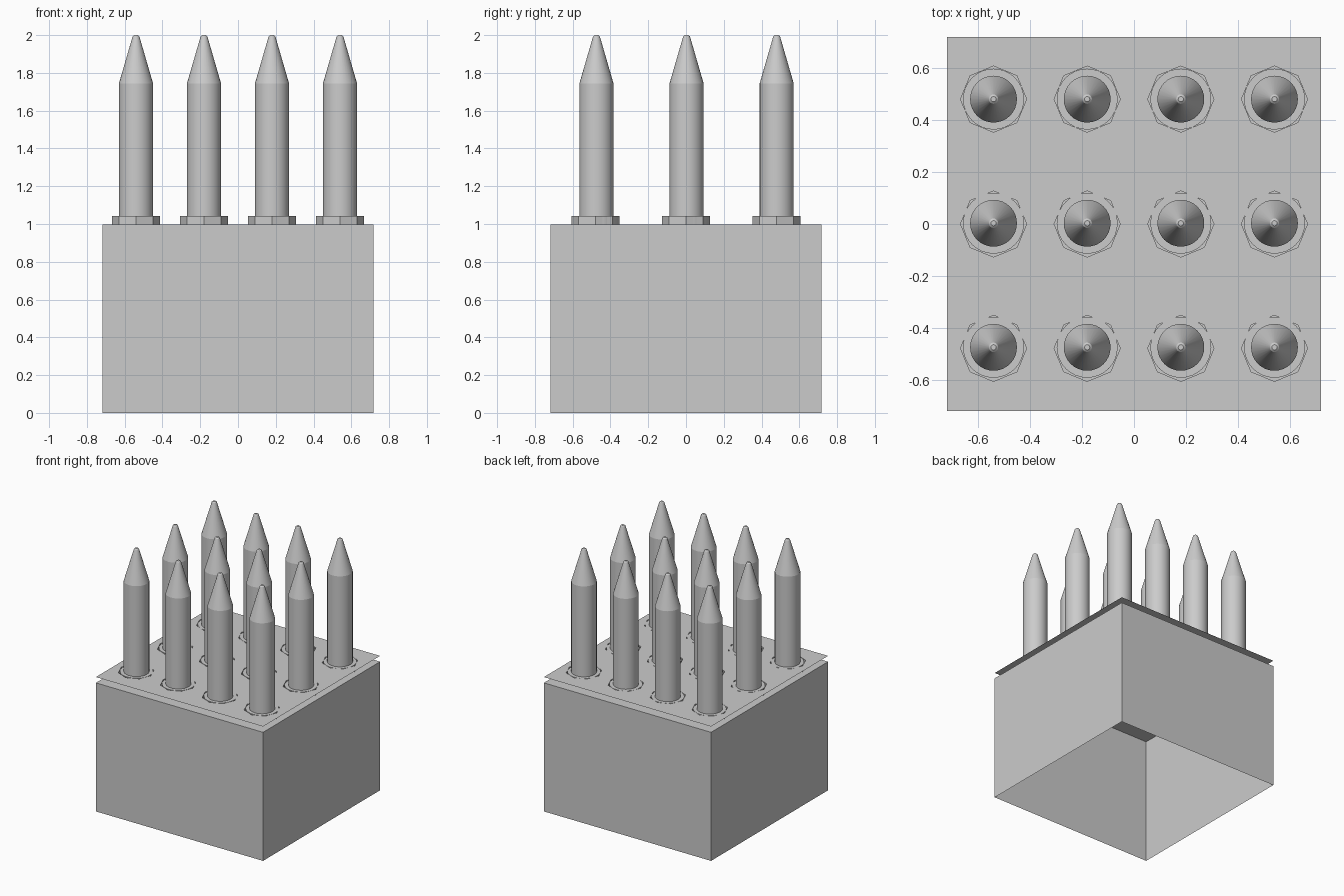
import bpy, bmesh
from math import cos, sin, pi

if "Cube" in bpy.data.objects:
    bpy.data.objects.remove(bpy.data.objects["Cube"])

HALF = 0.718
PLATE_Z, LID_Z = 0.998, 1.043
XS = [-0.54, -0.18, 0.18, 0.54]
YS = [-0.478, 0.0, 0.48]


def finish(name, bm):
    mesh = bpy.data.meshes.new(name)
    bm.to_mesh(mesh)
    bm.free()
    ob = bpy.data.objects.new(name, mesh)
    bpy.context.collection.objects.link(ob)
    return ob


def ring(bm, x, y, z, r, n):
    return [bm.verts.new((x + r * cos(2 * pi * i / n), y + r * sin(2 * pi * i / n), z))
            for i in range(n)]


def bridge(bm, a, b):
    n = len(a)
    for i in range(n):
        bm.faces.new((a[i], a[(i + 1) % n], b[(i + 1) % n], b[i]))


def square(bm, z):
    return [bm.verts.new((sx * HALF, sy * HALF, z))
            for sx, sy in ((-1, -1), (1, -1), (1, 1), (-1, 1))]


# open-bottomed box: thin walls and a flat deck
bm = bmesh.new()
low, high = square(bm, 0), square(bm, PLATE_Z)
bridge(bm, low, high)
bm.faces.new(high)
finish("box", bm)

# thin lid sheet with octagonal holes, floating just above the deck
bm = bmesh.new()
loops = [square(bm, LID_Z)]
loops += [ring(bm, x, y, LID_Z, 0.127, 8) for x in XS for y in YS]
edges = [bm.edges.new((l[i], l[(i + 1) % len(l)])) for l in loops for i in range(len(l))]
bmesh.ops.triangle_fill(bm, use_beauty=True, use_dissolve=False, edges=edges, normal=(0, 0, 1))
# socket walls from each hole down to the deck
for l in loops[1:]:
    bottom = [bm.verts.new((v.co.x, v.co.y, PLATE_Z)) for v in l]
    bridge(bm, l, bottom)
finish("lid_with_sockets", bm)


# pointed rods, each with a round base flange filling its socket
def pointed_rod(name, x, y):
    bm = bmesh.new()
    profile = [(0.117, PLATE_Z), (0.117, LID_Z), (0.09, LID_Z),
               (0.09, 1.745), (0.018, 1.993), (0.010, 2.0)]
    rings = [ring(bm, x, y, z, r, 32) for r, z in profile]
    for a, b in zip(rings, rings[1:]):
        bridge(bm, a, b)
    bm.faces.new(rings[-1])
    ob = finish(name, bm)
    bpy.ops.object.select_all(action='DESELECT')
    ob.select_set(True)
    bpy.context.view_layer.objects.active = ob
    bpy.ops.object.shade_smooth_by_angle(angle=0.25)


for i, x in enumerate(XS):
    for j, y in enumerate(YS):
        pointed_rod(f"pointed_rod_{i}_{j}", x, y + (0.004, 0.003, 0.0)[j])
